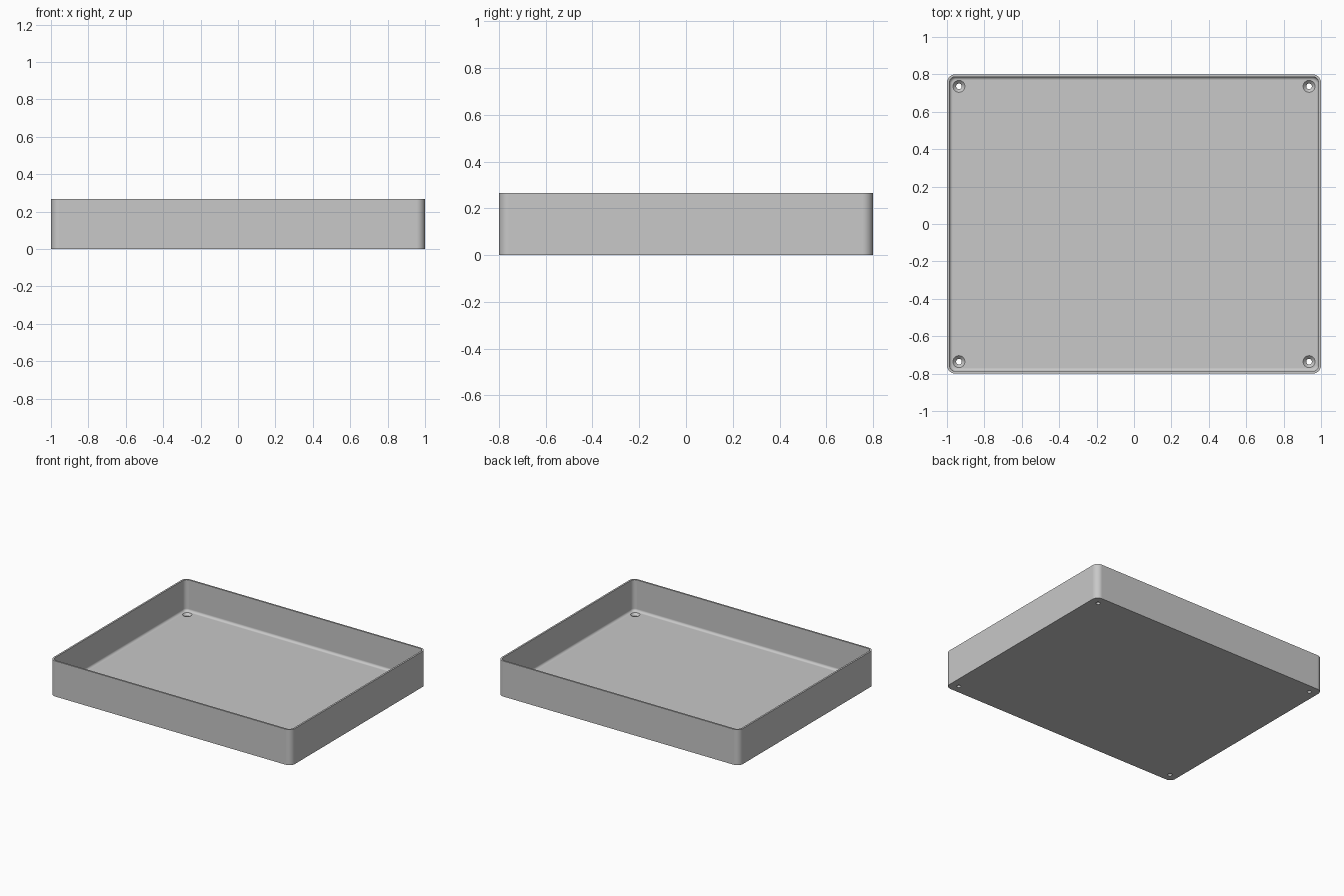
import bpy, bmesh, math

if "Cube" in bpy.data.objects:
    bpy.data.objects.remove(bpy.data.objects["Cube"])

HALF_X, HALF_Y, HEIGHT = 1.0, 0.8, 0.266
CORNER, WALL, FLOOR, FILLET = 0.045, 0.013, 0.032, 0.018
HOLE_INSET, HOLE_R, SINK_R = 0.064, 0.015, 0.032

grey = bpy.data.materials.new("plain grey")
grey.use_nodes = True
colour = (0.58, 0.58, 0.58, 1)
grey.diffuse_color = colour
grey.node_tree.nodes["Principled BSDF"].inputs["Base Color"].default_value = colour


def ring(bm, inset, z, steps=10):
    """Rounded rectangle of vertices, inset from the outer outline."""
    r = CORNER - inset
    verts = []
    for q, (sx, sy) in enumerate([(1, 1), (-1, 1), (-1, -1), (1, -1)]):
        for i in range(steps + 1):
            a = (q + i / steps) * math.pi / 2
            verts.append(bm.verts.new((sx * (HALF_X - CORNER) + r * math.cos(a),
                                       sy * (HALF_Y - CORNER) + r * math.sin(a), z)))
    return verts


def bridge(bm, loops):
    for lower, upper in zip(loops, loops[1:]):
        n = len(lower)
        for i in range(n):
            j = (i + 1) % n
            bm.faces.new((lower[i], lower[j], upper[j], upper[i]))


def finish(bm, name):
    bmesh.ops.recalc_face_normals(bm, faces=bm.faces)
    mesh = bpy.data.meshes.new(name)
    bm.to_mesh(mesh)
    bm.free()
    mesh.materials.append(grey)
    obj = bpy.data.objects.new(name, mesh)
    bpy.context.collection.objects.link(obj)
    return obj


# Tray shell: outer wall, rim, inner wall and filleted floor
bm = bmesh.new()
section = [(0, 0), (0, HEIGHT), (WALL, HEIGHT)]
for i in range(7):
    a = i / 6 * math.pi / 2
    section.append((WALL + FILLET * (1 - math.cos(a)), FLOOR + FILLET * (1 - math.sin(a))))
loops = [ring(bm, inset, z) for inset, z in section]
bridge(bm, loops)
bm.faces.new(loops[0])
bm.faces.new(loops[-1])
tray = finish(bm, "tray")

# Countersunk screw holes in the four corners
bm = bmesh.new()
cone = SINK_R - HOLE_R
profile = [(HOLE_R, -0.05), (HOLE_R, FLOOR - cone), (SINK_R, FLOOR), (SINK_R, FLOOR + 0.004)]
for sx in (-1, 1):
    for sy in (-1, 1):
        cx, cy = sx * (HALF_X - HOLE_INSET), sy * (HALF_Y - HOLE_INSET)
        rings = []
        for r, z in profile:
            angles = [math.tau * i / 32 for i in range(32)]
            rings.append([bm.verts.new((cx + r * math.cos(a), cy + r * math.sin(a), z))
                          for a in angles])
        bridge(bm, rings)
        bm.faces.new(rings[0])
        bm.faces.new(rings[-1])
cutter = finish(bm, "screw_hole_cutter")
cutter.hide_render = True

cut = tray.modifiers.new("screw holes", 'BOOLEAN')
cut.operation = 'DIFFERENCE'
cut.solver = 'EXACT'
cut.object = cutter

# Apply the cut, then smooth the curved areas
bpy.ops.object.select_all(action='DESELECT')
tray.select_set(True)
bpy.context.view_layer.objects.active = tray
bpy.ops.object.modifier_apply(modifier=cut.name)
bpy.data.objects.remove(cutter)
bpy.ops.object.shade_smooth_by_angle(angle=math.radians(30))
weighted = tray.modifiers.new("even shading", 'WEIGHTED_NORMAL')
weighted.keep_sharp = True
